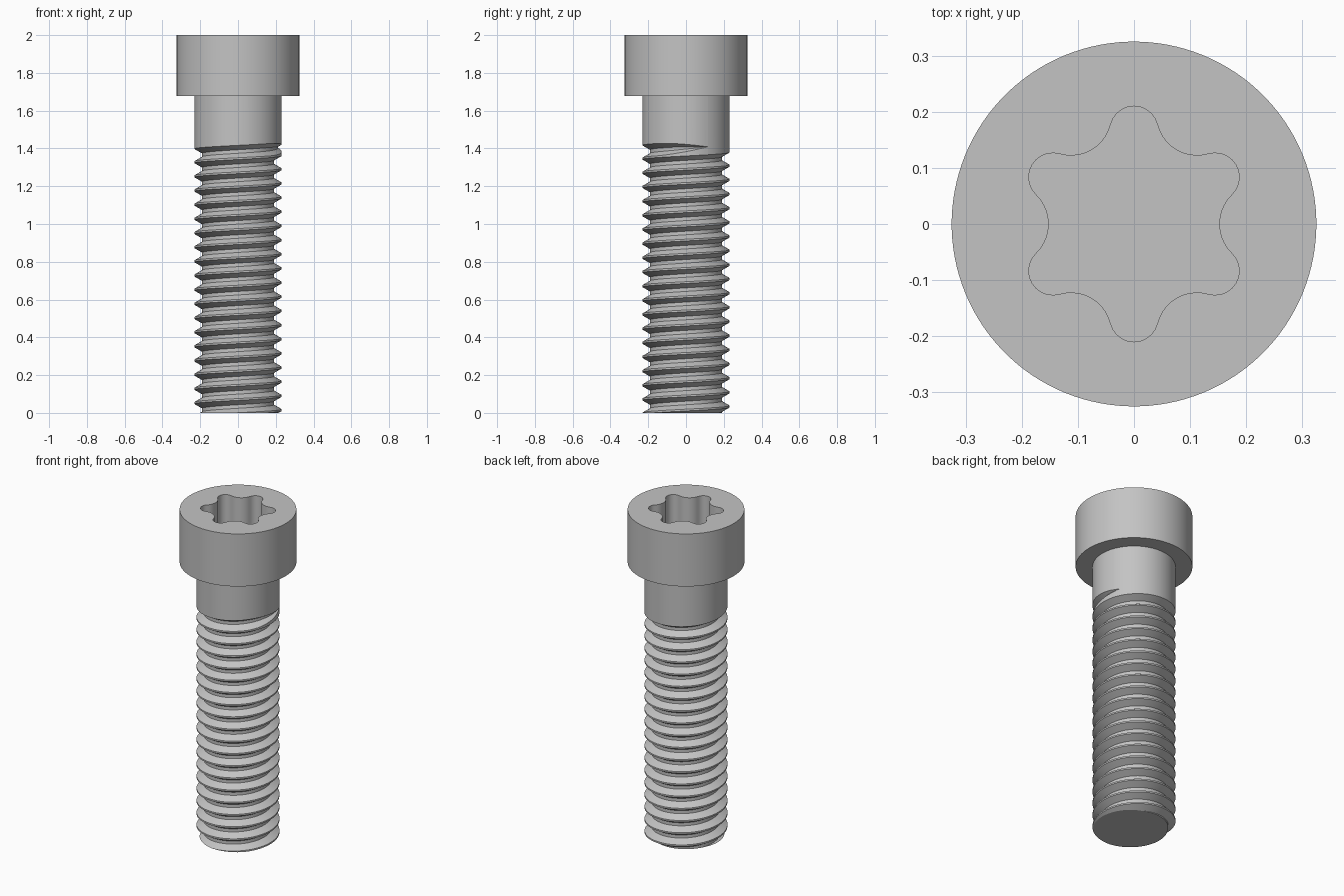
import bpy, bmesh
from math import sin, cos, pi, radians, sqrt, atan2, tan
from mathutils import Vector

if "Cube" in bpy.data.objects:
    bpy.data.objects.remove(bpy.data.objects["Cube"], do_unlink=True)

# Dimensions
HEAD_R, SHANK_R, HEAD_Z, TOP_Z = 0.325, 0.231, 1.677, 2.0
PITCH, SEGS, TURNS = 0.075, 96, 20
HALF_GROOVE, HALF_ROOT = PITCH * 7 / 16, PITCH / 8
DEPTH = (HALF_GROOVE - HALF_ROOT) / tan(radians(30))
SOCKET_DEPTH = 0.2

steel = bpy.data.materials.new("steel_grey")
steel.use_nodes = True
steel.diffuse_color = (0.55, 0.55, 0.55, 1)
steel.node_tree.nodes["Principled BSDF"].inputs["Base Color"].default_value = (0.55, 0.55, 0.55, 1)


def finish(bm, name):
    bmesh.ops.recalc_face_normals(bm, faces=bm.faces)
    mesh = bpy.data.meshes.new(name)
    bm.to_mesh(mesh)
    bm.free()
    mesh.materials.append(steel)
    obj = bpy.data.objects.new(name, mesh)
    bpy.context.collection.objects.link(obj)
    bpy.ops.object.select_all(action="DESELECT")
    obj.select_set(True)
    bpy.context.view_layer.objects.active = obj
    bpy.ops.object.shade_smooth_by_angle(angle=radians(30))


def bridge(bm, a, b, closed=False):
    for i in range(len(a) if closed else len(a) - 1):
        j = (i + 1) % len(a)
        bm.faces.new((a[i], a[j], b[j], b[i]))


# Threaded shank: helical sweep of one groove, running out at the top
bm = bmesh.new()
end_angle, fade_angle = radians(390), radians(75)
columns = [[] for _ in range(5)]
for i in range(SEGS * TURNS + 1):
    t = end_angle - 2 * pi * (TURNS - i / SEGS)
    zc = 1.365 + (t - pi) / (2 * pi) * PITCH
    s = max(0, 1 - (end_angle - t) / fade_angle)
    f = max(cos(s * pi / 2), 0.001)
    root = SHANK_R - DEPTH * f
    profile = [(SHANK_R, zc - PITCH + HALF_GROOVE), (SHANK_R, zc - HALF_GROOVE * f),
               (root, zc - HALF_ROOT * f), (root, zc + HALF_ROOT * f),
               (SHANK_R, zc + HALF_GROOVE * f)]
    for col, (r, z) in zip(columns, profile):
        col.append(bm.verts.new((r * cos(t), r * sin(t), z)))
for a, b in zip(columns, columns[1:]):
    bridge(bm, a, b)

# Plain neck above the last groove
last_edge = columns[4][-SEGS - 1:]
neck_top = [bm.verts.new((v.co.x, v.co.y, HEAD_Z)) for v in last_edge]
bridge(bm, last_edge, neck_top)
bmesh.ops.remove_doubles(bm, verts=bm.verts, dist=0.00001)

# Flat tip
cut = bmesh.ops.bisect_plane(bm, geom=bm.verts[:] + bm.edges[:] + bm.faces[:],
                             plane_co=(0, 0, 0), plane_no=(0, 0, 1), clear_inner=True)
rim = [e for e in cut["geom_cut"] if isinstance(e, bmesh.types.BMEdge)]
bmesh.ops.triangle_fill(bm, use_beauty=True, edges=rim, normal=(0, 0, -1))
finish(bm, "threaded_shank")


# Six-lobed socket outline made of tangent arcs
def socket_outline(tip=0.21, valley=0.152, lobe_r=0.043, steps=10):
    a, c = tip - lobe_r, cos(pi / 6)
    valley_r = ((a * a + valley ** 2 - 2 * a * valley * c - lobe_r ** 2)
                / (2 * lobe_r - 2 * valley + 2 * a * c))
    lobe = Vector((a, 0))
    dent = Vector((cos(pi / 6), sin(pi / 6))) * (valley + valley_r)
    d = dent - lobe
    alpha = atan2(d.y, d.x)
    beta = alpha - pi / 6
    points = []
    for k in range(6):
        turn = pi / 2 + k * pi / 3
        for centre, radius, start, sweep in (
                (lobe, lobe_r, -alpha, 2 * alpha),
                (dent, valley_r, pi + alpha, -2 * beta)):
            for i in range(steps):
                ang = start + sweep * i / steps
                x, y = centre.x + radius * cos(ang), centre.y + radius * sin(ang)
                points.append((x * cos(turn) - y * sin(turn), x * sin(turn) + y * cos(turn)))
    return points


# Head: rings from the underside, over the rim, down into the socket
bm = bmesh.new()
outline = socket_outline()
n = len(outline)
first = atan2(outline[0][1], outline[0][0])
circle = [(cos(first + 2 * pi * i / n), sin(first + 2 * pi * i / n)) for i in range(n)]


def ring(points, scale, z):
    return [bm.verts.new((x * scale, y * scale, z)) for x, y in points]


rings = [ring(circle, SHANK_R - 0.005, HEAD_Z), ring(circle, HEAD_R, HEAD_Z),
         ring(circle, HEAD_R, TOP_Z), ring(outline, 1, TOP_Z),
         ring(outline, 1, TOP_Z - SOCKET_DEPTH)]
for a, b in zip(rings, rings[1:]):
    bridge(bm, a, b, closed=True)
bm.faces.new(rings[-1])
finish(bm, "socket_head")
